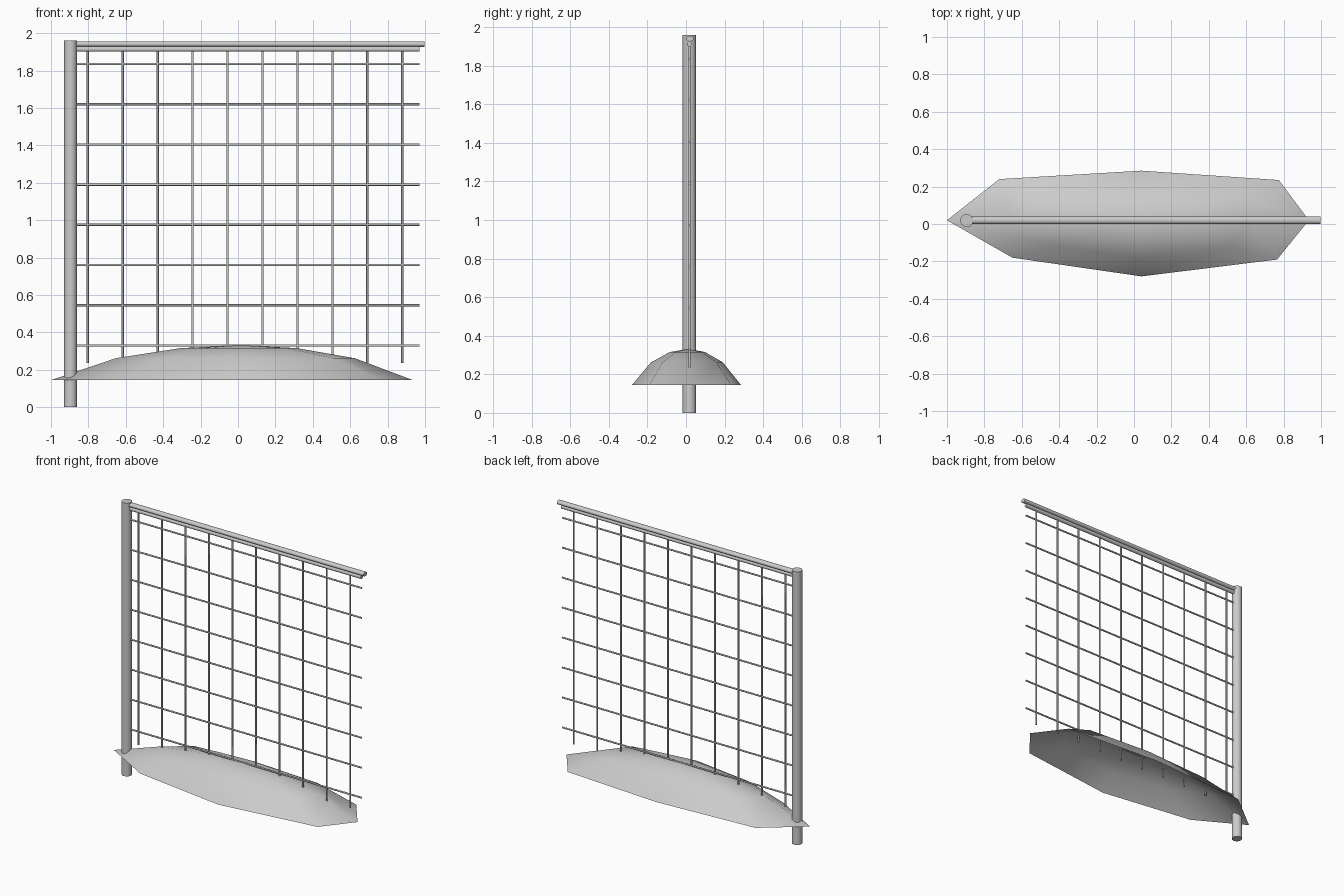
import bpy, bmesh
from mathutils import Vector

if "Cube" in bpy.data.objects:
    bpy.data.objects.remove(bpy.data.objects["Cube"])

Y = 0.018  # plane of the fence


def rod(name, a, b, ry, rz=None, sides=8):
    """Capped cylinder from a to b, optionally flattened in cross-section."""
    a, b = Vector(a), Vector(b)
    d = b - a
    bpy.ops.mesh.primitive_cylinder_add(vertices=sides, radius=1, depth=1, location=(a + b) / 2)
    o = bpy.context.object
    o.name = name
    o.scale = (rz or ry, ry, d.length)
    o.rotation_euler = d.to_track_quat('Z', 'Y').to_euler() if abs(d.x) < 1e-6 else (0, 1.5707963, 0)
    bpy.ops.object.transform_apply(location=False, rotation=True, scale=True)
    bpy.ops.object.shade_smooth_by_angle(angle=0.9)
    return o


# Post
rod("post", (-0.895, Y, 0), (-0.895, Y, 1.96), 0.035, sides=12)

# Top rail: lower tube and wider cap
rod("top_rail_tube", (-0.88, Y, 1.914), (0.97, Y, 1.914), 0.014, sides=10)
rod("top_rail_cap", (-0.88, Y + 0.002, 1.941), (0.997, Y + 0.002, 1.941), 0.02, 0.015, sides=12)

# Wire mesh
for i in range(10):
    x = -0.803 + i * 0.1868
    rod(f"vertical_wire_{i + 1}", (x, Y, 0.235), (x, Y, 1.91), 0.006)
for i in range(8):
    z = 0.33 + i * 0.215
    rod(f"horizontal_wire_{i + 1}", (-0.88, Y, z), (0.97, Y, z), 0.006)

# Ground mound: open dome made from scaled copies of its outline
outline = [(-1, 0.02), (-0.65, -0.18), (0.04, -0.28), (0.765, -0.19),
           (0.935, 0.02), (0.775, 0.235), (0.04, 0.285), (-0.72, 0.24)]
cx, cy = 0.02, 0.01
bm = bmesh.new()
rings = [[bm.verts.new((cx + (x - cx) * s, cy + (y - cy) * s, z)) for x, y in outline]
         for s, z in ((1, 0.145), (0.66, 0.262), (0.32, 0.316))]
apex = bm.verts.new((cx, cy, 0.331))
for i in range(8):
    j = (i + 1) % 8
    for lo, hi in zip(rings, rings[1:]):
        bm.faces.new((lo[i], lo[j], hi[j], hi[i]))
    bm.faces.new((rings[-1][i], rings[-1][j], apex))
for f in bm.faces:
    f.smooth = True
me = bpy.data.meshes.new("ground_mound")
bm.to_mesh(me)
bm.free()
bpy.context.collection.objects.link(bpy.data.objects.new("ground_mound", me))
